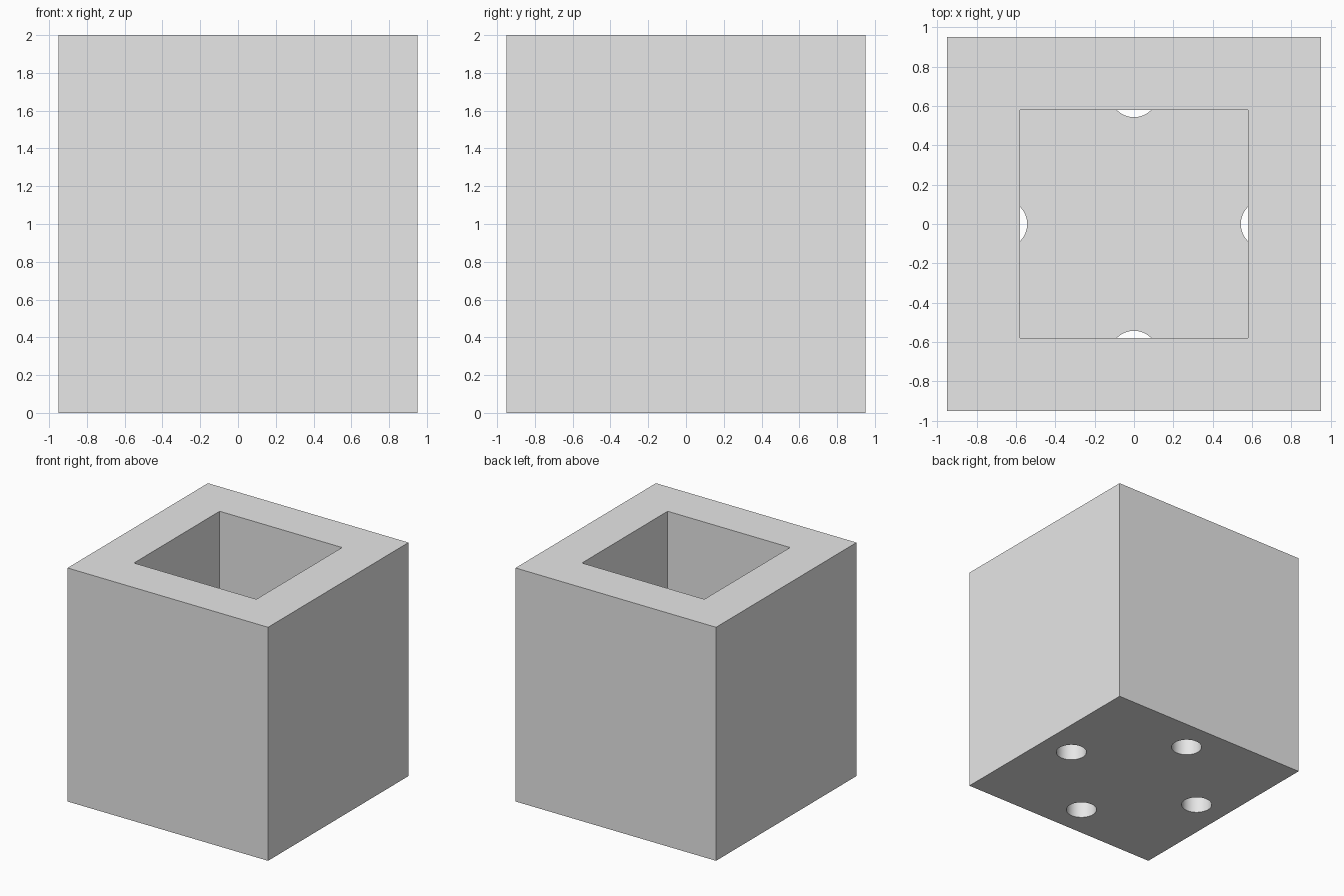
import bpy
import math

cube = bpy.data.objects.get("Cube")
if cube:
    bpy.data.objects.remove(cube, do_unlink=True)

WIDTH, HEIGHT = 1.9, 2.0
CAVITY, FLOOR = 1.16, 0.37
HOLE_RADIUS, HOLE_OFFSET = 0.122, 0.665

grey = bpy.data.materials.new("light grey")
grey.use_nodes = True
colour = (0.8, 0.8, 0.8, 1)
grey.diffuse_color = colour
grey.node_tree.nodes["Principled BSDF"].inputs["Base Color"].default_value = colour


def box(name, width, bottom, top):
    bpy.ops.mesh.primitive_cube_add(size=1, location=(0, 0, (bottom + top) / 2))
    obj = bpy.context.object
    obj.name = name
    obj.scale = (width, width, top - bottom)
    bpy.ops.object.transform_apply(location=True, scale=True)
    obj.data.materials.append(grey)
    return obj


def cut(target, cutter):
    cutter.hide_render = True
    mod = target.modifiers.new(cutter.name, "BOOLEAN")
    mod.operation = "DIFFERENCE"
    mod.solver = "EXACT"
    mod.object = cutter
    bpy.context.view_layer.objects.active = target
    bpy.ops.object.modifier_apply(modifier=mod.name)
    bpy.data.objects.remove(cutter, do_unlink=True)


# Square block with a deep square cavity
planter = box("planter_body", WIDTH, 0, HEIGHT)
cut(planter, box("cavity_cutter", CAVITY, FLOOR, HEIGHT + 0.2))

# Four drain holes under the middle of each wall, opening into the cavity
for i in range(4):
    angle = i * math.pi / 2
    bpy.ops.mesh.primitive_cylinder_add(
        vertices=64, radius=HOLE_RADIUS, depth=FLOOR + 0.21,
        location=(HOLE_OFFSET * math.cos(angle), HOLE_OFFSET * math.sin(angle),
                  (FLOOR + 0.01 - 0.2) / 2))
    hole = bpy.context.object
    hole.name = "drain_hole_cutter"
    hole.data.materials.append(grey)
    cut(planter, hole)

# Smooth hole walls, crisp block edges
bpy.ops.object.select_all(action="DESELECT")
planter.select_set(True)
bpy.context.view_layer.objects.active = planter
bpy.ops.object.shade_smooth_by_angle(angle=math.radians(30))
